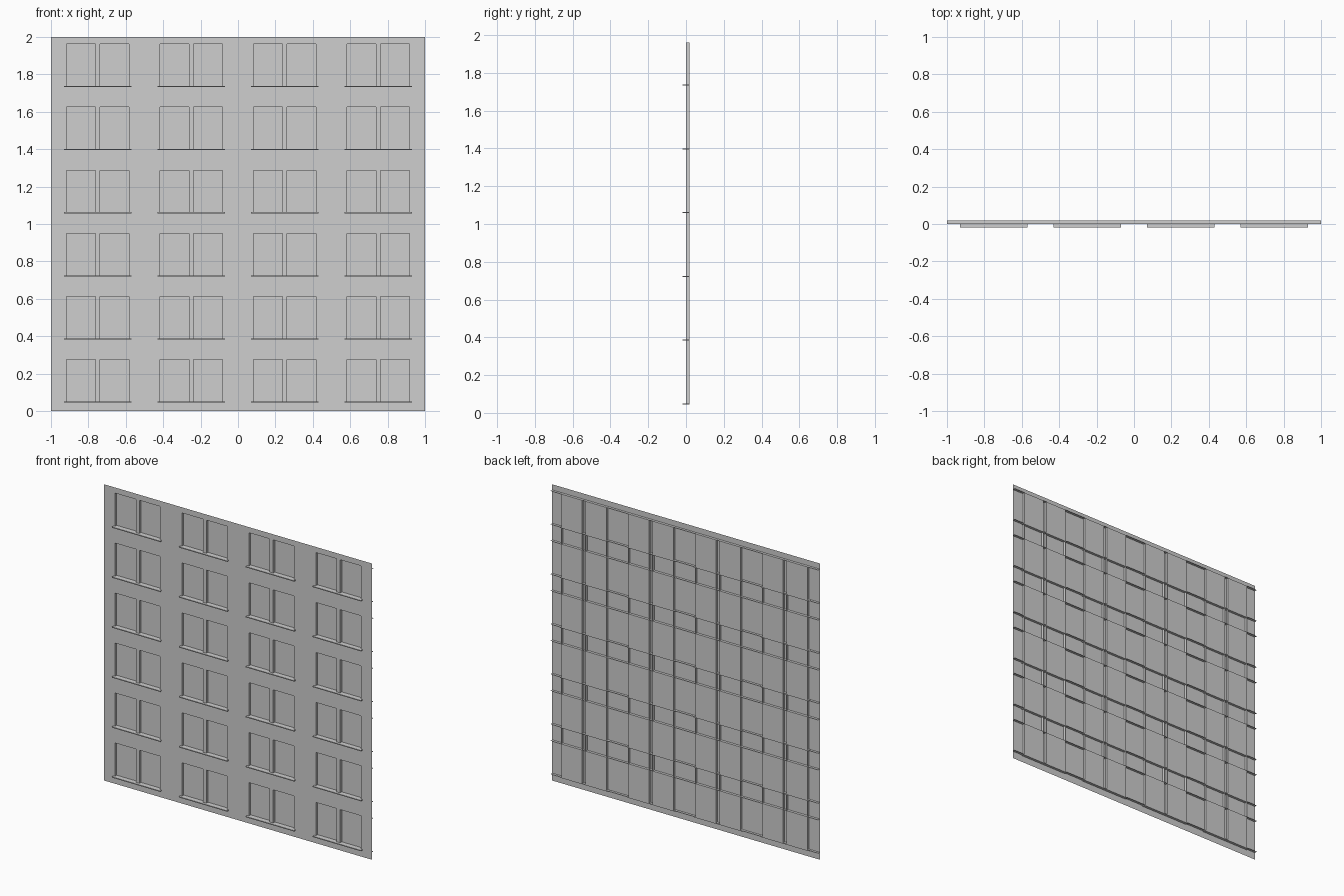
import bpy
import bmesh

cube = bpy.data.objects.get("Cube")
if cube:
    bpy.data.objects.remove(cube, do_unlink=True)

# One plain grey for the whole facade
grey = bpy.data.materials.new("plain_grey")
grey.use_nodes = True
COLOR = (0.62, 0.62, 0.62, 1.0)
grey.diffuse_color = COLOR
grey.node_tree.nodes["Principled BSDF"].inputs["Base Color"].default_value = COLOR

# Facade layout
ROWS, STEP, BOTTOM, HEIGHT = 6, 0.3374, 0.05, 0.225
BAYS = [-0.75, -0.25, 0.25, 0.75]
INNER, OUTER = 0.013, 0.168
DEPTH = 0.0175
sills = [BOTTOM + STEP * r for r in range(ROWS)]
heads = [z + HEIGHT for z in sills]
panes = [(b + lo, b + hi) for b in BAYS
         for lo, hi in ((-OUTER, -INNER), (INNER, OUTER))]
xs = [-1.0] + [x for pane in panes for x in pane] + [1.0]
zs = [0.0] + [z for pair in zip(sills, heads) for z in pair] + [2.0]


def make_object(name, quads):
    """Build one mesh from a list of four-corner faces."""
    bm = bmesh.new()
    for quad in quads:
        bm.faces.new([bm.verts.new(p) for p in quad])
    bmesh.ops.remove_doubles(bm, verts=bm.verts, dist=0.0001)
    mesh = bpy.data.meshes.new(name)
    bm.to_mesh(mesh)
    bm.free()
    mesh.materials.append(grey)
    obj = bpy.data.objects.new(name, mesh)
    bpy.context.collection.objects.link(obj)
    return obj


def upright(x0, x1, z0, z1, y):
    return [(x0, y, z0), (x1, y, z0), (x1, y, z1), (x0, y, z1)]


def level(x0, x1, y0, y1, z):
    return [(x0, y0, z), (x1, y0, z), (x1, y1, z), (x0, y1, z)]


def side(x, y0, y1, z0, z1):
    return [(x, y0, z0), (x, y1, z0), (x, y1, z1), (x, y0, z1)]


# Wall sheet with open cells, and panes set back behind the openings
wall, glass = [], []
for i in range(len(xs) - 1):
    for k in range(len(zs) - 1):
        opening = i % 2 == 1 and k % 2 == 1
        cell = upright(xs[i], xs[i + 1], zs[k], zs[k + 1], DEPTH if opening else 0)
        (glass if opening else wall).append(cell)
make_object("wall", wall)
make_object("window_panes", glass)

# Reveals run on behind the wall as a lattice of thin strips
make_object("horizontal_reveals", [level(-1, 1, 0, DEPTH, z) for z in zs[1:-1]])
make_object("vertical_reveals",
            [side(x, 0, DEPTH, sills[0], heads[-1]) for x in xs[1:-1]])

# Thin projecting ledge under each pair of windows
ledges = []
for b in BAYS:
    x0, x1 = b - OUTER - 0.012, b + OUTER + 0.012
    for z in sills:
        top, low = z + 0.001, z - 0.005
        ledges += [level(x0, x1, -DEPTH, DEPTH, top),
                   level(x0, x1, -DEPTH, DEPTH, low)[::-1],
                   upright(x0, x1, low, top, -DEPTH),
                   upright(x0, x1, low, top, DEPTH)[::-1],
                   side(x0, -DEPTH, DEPTH, low, top)[::-1],
                   side(x1, -DEPTH, DEPTH, low, top)]
make_object("window_ledges", ledges)
